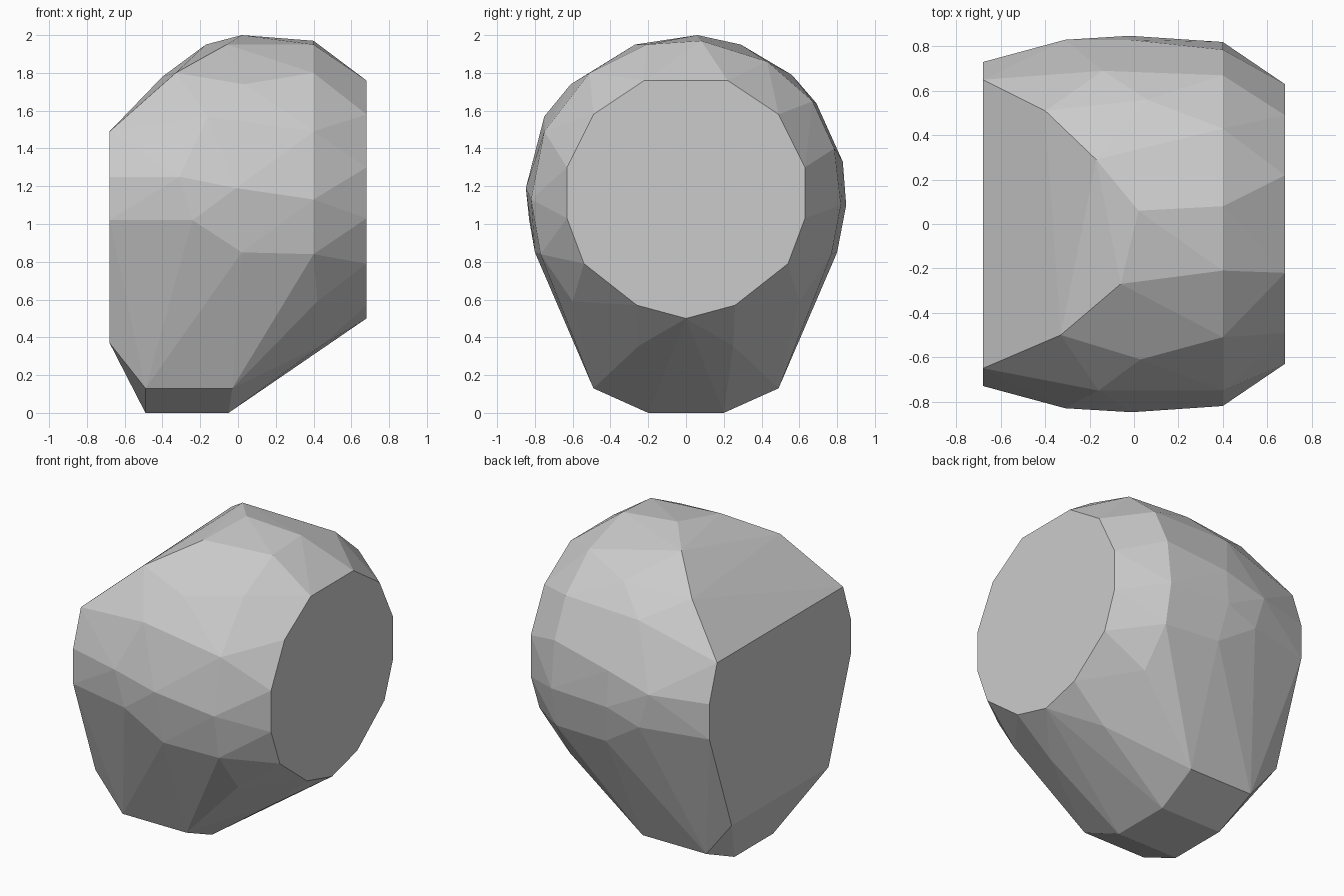
import bpy
import bmesh
import math

default_cube = bpy.data.objects.get("Cube")
if default_cube:
    bpy.data.objects.remove(default_cube, do_unlink=True)


def make_material(name, colour):
    mat = bpy.data.materials.new(name)
    mat.use_nodes = True
    mat.diffuse_color = colour
    mat.node_tree.nodes["Principled BSDF"].inputs["Base Color"].default_value = colour
    return mat


def mirrored(points):
    """Repeat points on the other side of the front-to-back plane."""
    return points + [(x, -y, z) for x, y, z in points]


def section(x, outline):
    """Place a (y, z) outline at one x position."""
    return [(x, y, z) for y, z in outline]


# Flat faceted end caps, half outlines
right_cap = mirrored(section(0.68, [(0, 0.5), (0.26, 0.57), (0.54, 0.79), (0.63, 1.03),
                                    (0.63, 1.3), (0.49, 1.58), (0.22, 1.76)]))
left_cap = mirrored(section(-0.68, [(0.65, 1.49), (0.73, 1.25), (0.73, 1.02), (0.5, 0.37)]))

# Narrow chamfered base
base = mirrored([(-0.49, 0.49, 0.13), (-0.03, 0.49, 0.13),
                 (-0.49, 0.2, 0), (-0.05, 0.2, 0)])

# Shoulder ring beside the round cap
shoulder = section(0.4, [(0.08, 1.97), (-0.21, 1.95), (-0.51, 1.8), (-0.75, 1.49),
                         (-0.82, 1.13), (0.43, 1.86), (0.67, 1.65),
                         (0.785, 1.4), (0.82, 1.1)])
under_shoulder = mirrored([(0.4, 0.77, 0.84), (0.42, 0.6, 0.59), (0.44, 0.25, 0.355)])

# Rim of the sloping cut on the upper left
slope_rim = [(-0.4, 0.51, 1.78), (-0.17, 0.29, 1.95), (0.02, 0.06, 2),
             (-0.06, -0.27, 1.95), (-0.33, -0.5, 1.8)]

# Bulging front and back
belly = mirrored([(-0.31, 0.83, 1.25), (-0.24, 0.83, 1.02), (0.02, 0.8, 0.85)])
front_bulge = [(0.03, -0.61, 1.74), (-0.16, -0.75, 1.57), (-0.01, -0.848, 1.19)]
back_bulge = [(0.06, 0.56, 1.79), (-0.14, 0.69, 1.64),
              (-0.02, 0.83, 1.33), (-0.02, 0.848, 1.1)]

# Wrap a convex skin around the sections
bm = bmesh.new()
for group in (right_cap, left_cap, base, shoulder, under_shoulder,
              slope_rim, belly, front_bulge, back_bulge):
    for point in group:
        bm.verts.new(point)
bmesh.ops.remove_doubles(bm, verts=bm.verts, dist=0.001)
hull = bmesh.ops.convex_hull(bm, input=bm.verts)
spare = {v for v in hull["geom_interior"] + hull["geom_unused"]
         if isinstance(v, bmesh.types.BMVert)}
bmesh.ops.delete(bm, geom=list(spare), context="VERTS")
bmesh.ops.dissolve_limit(bm, angle_limit=math.radians(1), verts=bm.verts, edges=bm.edges)
bmesh.ops.recalc_face_normals(bm, faces=bm.faces)

mesh = bpy.data.meshes.new("faceted_rock")
bm.to_mesh(mesh)
bm.free()
mesh.materials.append(make_material("light grey stone", (0.6, 0.6, 0.6, 1)))
rock = bpy.data.objects.new("faceted_rock", mesh)
bpy.context.collection.objects.link(rock)
